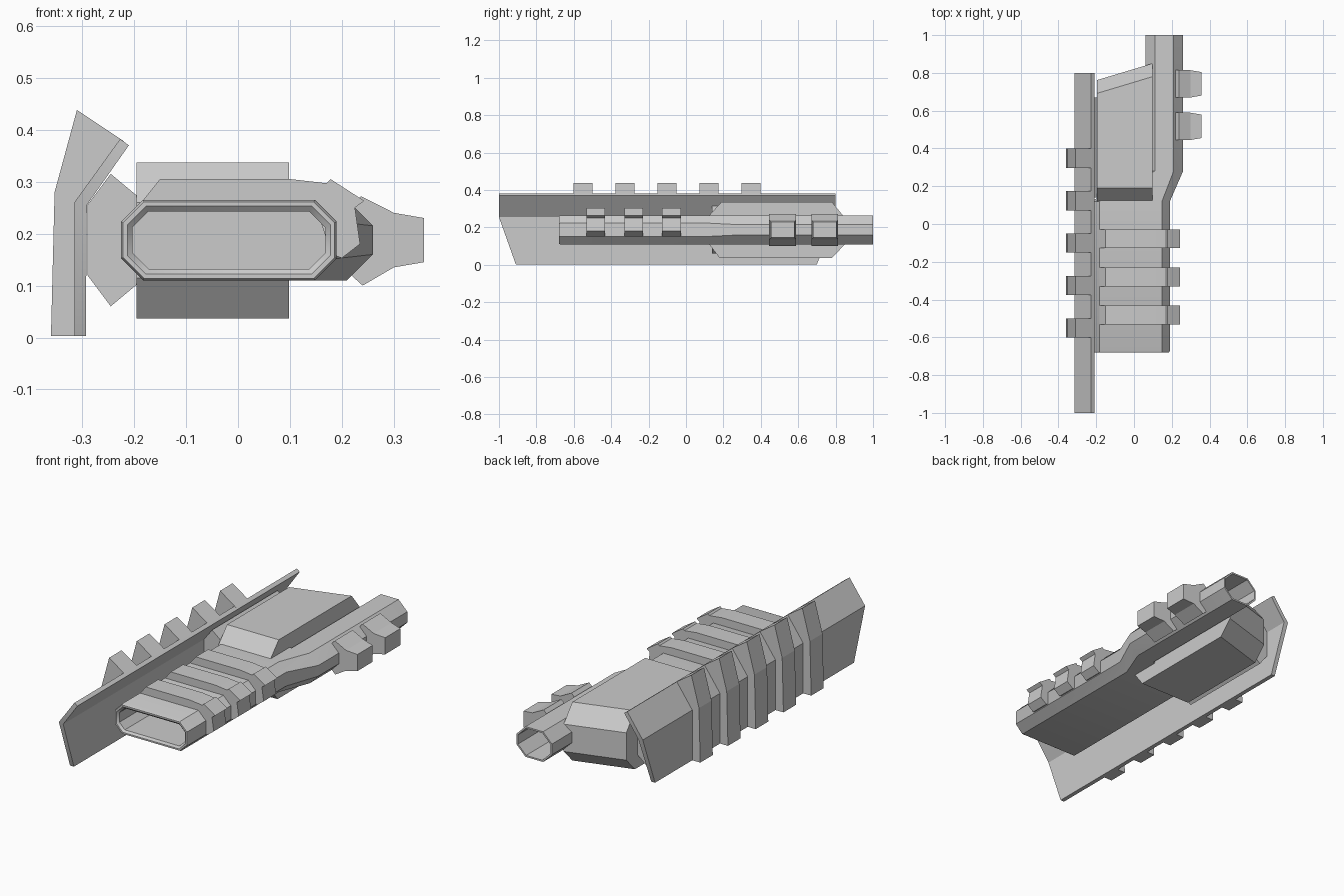
import bpy, bmesh, math

if "Cube" in bpy.data.objects:
    bpy.data.objects.remove(bpy.data.objects["Cube"])


def finish(name, bm, angle=35):
    bmesh.ops.recalc_face_normals(bm, faces=bm.faces)
    me = bpy.data.meshes.new(name)
    bm.to_mesh(me)
    bm.free()
    ob = bpy.data.objects.new(name, me)
    bpy.context.collection.objects.link(ob)
    bpy.ops.object.select_all(action='DESELECT')
    ob.select_set(True)
    bpy.context.view_layer.objects.active = ob
    bpy.ops.object.shade_smooth_by_angle(angle=math.radians(angle))
    return ob


def loft(name, rings, angle=35):
    """Skin matching point rings and cap both ends."""
    bm = bmesh.new()
    vs = [[bm.verts.new(p) for p in r] for r in rings]
    n = len(vs[0])
    for a, b in zip(vs, vs[1:]):
        for i in range(n):
            j = (i + 1) % n
            bm.faces.new((a[i], a[j], b[j], b[i]))
    bm.faces.new(vs[0])
    bm.faces.new(vs[-1])
    return finish(name, bm, angle)


def strip(name, profile, y0, y1):
    """Extrude an xz profile along y."""
    return loft(name, [[(x, y, z) for x, z in profile] for y in (y0, y1)], 10)


def octagon(y, x0, x1, inset=0.0, c=0.042):
    x0, x1, z0, z1 = x0 + inset, x1 - inset, 0.11 + inset, 0.265 - inset
    c -= inset * 0.5
    return [(x0 + c, y, z0), (x1 - c, y, z0), (x1, y, z0 + c), (x1, y, z1 - c),
            (x1 - c, y, z1), (x0 + c, y, z1), (x0, y, z1 - c), (x0, y, z0 + c)]


# Hollow body: wide octagonal grip narrowing into the offset barrel
W, B = (-0.225, 0.19), (0.06, 0.26)
loft("body", [
    octagon(-0.25, *W, 0.022), octagon(-0.67, *W, 0.022),
    octagon(-0.68, *W, 0.012), octagon(-0.68, *W, 0.004), octagon(-0.672, *W),
    octagon(0.12, *W), octagon(0.28, *B, c=0.05), octagon(1.0, *B, c=0.05),
    octagon(1.0, *B, 0.008, 0.05), octagon(0.5, *B, 0.008, 0.05)])

# Bulky cover around the rear, with its back edge slanted
cover = [(0.12, 0.26), (0.19, 0.337), (0.78, 0.337), (0.85, 0.25),
         (0.85, 0.11), (0.78, 0.037), (0.18, 0.037), (0.12, 0.115)]
loft("rear_cover", [
    [(x, y - (cut if y > 0.5 else 0), z) for y, z in cover]
    for x, cut in ((-0.195, 0.088), (0.098, 0.0))], 20)

# Mount joining the cover to the side plate
strip("plate_mount", [(-0.185, 0.265), (-0.245, 0.315), (-0.29, 0.255),
                      (-0.29, 0.12), (-0.245, 0.06), (-0.185, 0.11)], 0.14, 0.67)

# Bent side plate with angled lower ends
outer = [(-0.315, 0.003, -0.91, 0.70), (-0.315, 0.26, -1.0, 0.80), (-0.227, 0.382, -1.0, 0.80)]
inner = [(-0.21, 0.37, -1.0, 0.80), (-0.291, 0.255, -1.0, 0.80), (-0.293, 0.003, -0.91, 0.70)]
bm = bmesh.new()
ends = [[bm.verts.new((p[0], p[k], p[1])) for p in outer + inner] for k in (2, 3)]
for i in range(6):
    j = (i + 1) % 6
    bm.faces.new((ends[0][i], ends[0][j], ends[1][j], ends[1][i]))
for e in ends:
    bm.faces.new((e[0], e[1], e[4], e[5]))
    bm.faces.new((e[1], e[2], e[3], e[4]))
finish("side_plate", bm, 25)

# Ribs wrapped over the plate
rib = [(-0.36, 0.003), (-0.353, 0.28), (-0.31, 0.438), (-0.22, 0.378),
       (-0.228, 0.375), (-0.31, 0.258), (-0.31, 0.003)]
for i in range(5):
    y = -0.55 + i * 0.2245
    strip(f"plate_rib_{i + 1}", rib, y - 0.051, y + 0.051)

# Bands over the grip
band = [(-0.19, 0.255), (-0.15, 0.305), (0.1, 0.305), (0.17, 0.297), (0.178, 0.305),
        (0.243, 0.263), (0.225, 0.25), (0.235, 0.18), (0.2, 0.153), (0.18, 0.16), (0.15, 0.25)]
for i in range(3):
    y = -0.482 + i * 0.202
    strip(f"grip_band_{i + 1}", band, y - 0.05, y + 0.05)

# Clips on the barrel side, slightly narrower at the tip
clip = [(0.22, 0.255), (0.237, 0.272), (0.3, 0.24), (0.358, 0.23),
        (0.358, 0.145), (0.3, 0.135), (0.24, 0.1), (0.22, 0.118)]
for i, y in enumerate((0.517, 0.742)):
    loft(f"barrel_clip_{i + 1}", [
        [(x, y + s * (0.062 if x > 0.35 else 0.072), z) for x, z in clip]
        for s in (-1, 1)], 10)
